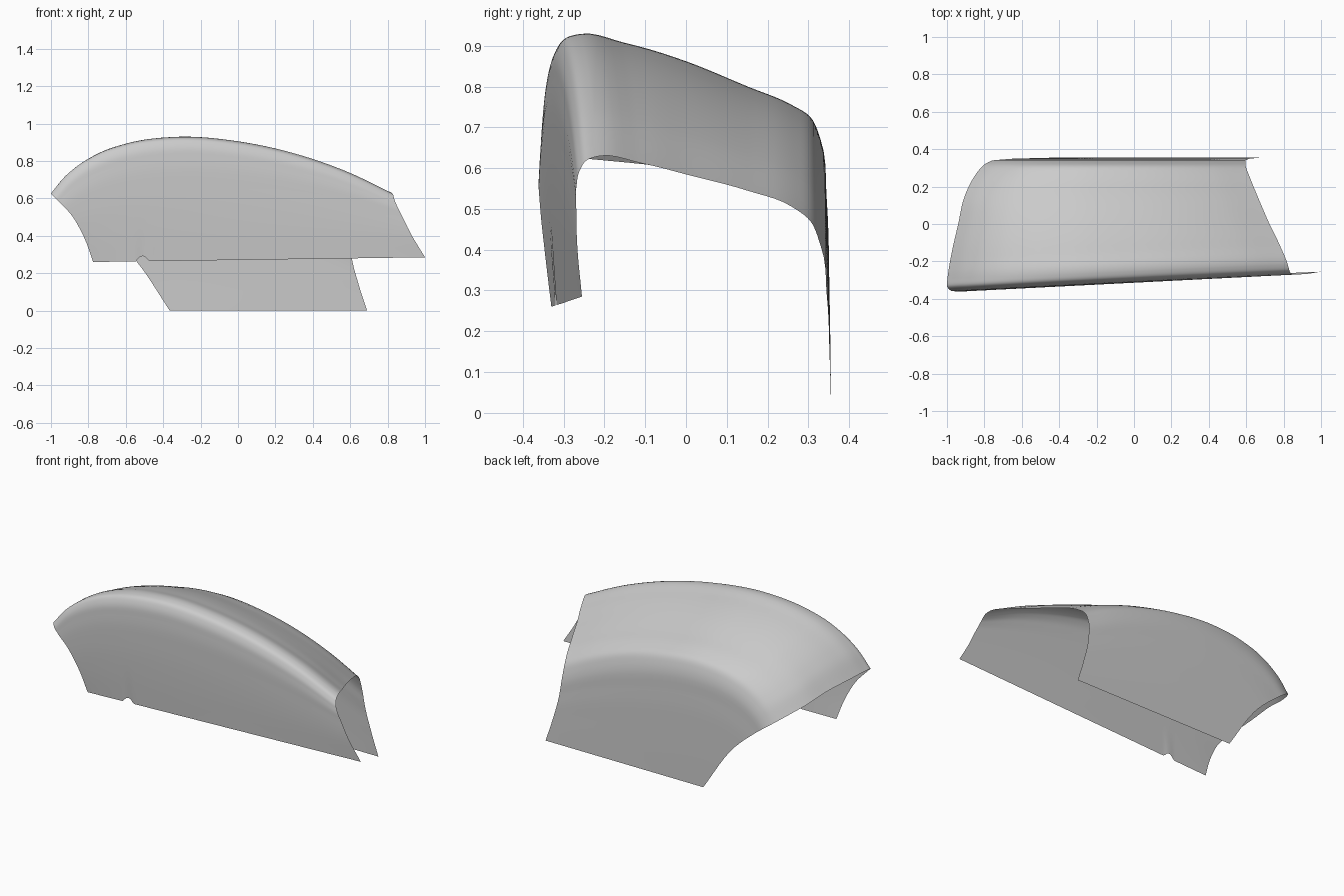
import bpy, bmesh
from math import sqrt

if "Cube" in bpy.data.objects:
    bpy.data.objects.remove(bpy.data.objects["Cube"])

# Section stations from front hem, over the crown, down to back hem:
# yL, yR, xL, xR, zL, zR at the left/right ends, zP = height at the arch peak
STATIONS = [
    (-.330, -.255, -.775, 1.00, .260, .285, .269),
    (-.345, -.266, -.820, .930, .385, .400, .460),
    (-.358, -.269, -.890, .880, .510, .500, .660),
    (-.360, -.268, -.955, .850, .580, .560, .810),
    (-.352, -.260, -.985, .836, .610, .595, .882),
    (-.332, -.245, -1.00, .830, .624, .618, .915),
    (-.290, -.210, -.997, .820, .625, .630, .928),
    (-.180, -.110, -.980, .778, .617, .612, .907),
    (.000, .010, -.940, .720, .595, .582, .860),
    (.150, .150, -.905, .660, .560, .545, .800),
    (.260, .260, -.850, .615, .520, .505, .754),
    (.305, .305, -.815, .598, .495, .470, .725),
    (.330, .330, -.780, .595, .470, .410, .670),
    (.345, .345, -.700, .607, .410, .290, .520),
    (.352, .352, -.540, .645, .260, .140, .270),
    (.356, .356, -.365, .690, .000, .000, .000),
]
# Normalised lengthwise arch: position along length, height
ARCH = [(0, 0), (.04, .30), (.07, .46), (.14, .72), (.22, .885), (.366, 1),
        (.547, .92), (.765, .61), (.874, .365), (1, 0)]
PEAK = .366


def hermite(ts, vals, t):
    """Smooth interpolation through unevenly spaced values."""
    n = len(ts)
    i = max(k for k in range(n - 1) if ts[k] <= t + 1e-9)

    def sec(k):
        return (vals[k + 1] - vals[k]) / (ts[k + 1] - ts[k])

    def slope(k):
        if k == 0:
            return sec(0)
        if k == n - 1:
            return sec(n - 2)
        a, b = ts[k] - ts[k - 1], ts[k + 1] - ts[k]
        return (sec(k - 1) * b + sec(k) * a) / (a + b)

    d = ts[i + 1] - ts[i]
    s = (t - ts[i]) / d
    return ((2 * s**3 - 3 * s**2 + 1) * vals[i] + (s**3 - 2 * s**2 + s) * d * slope(i)
            + (3 * s**2 - 2 * s**3) * vals[i + 1] + (s**3 - s**2) * d * slope(i + 1))


# Refine the stations by chord length
knots = [0.0]
for a, b in zip(STATIONS, STATIONS[1:]):
    knots.append(knots[-1] + sqrt((b[0] - a[0])**2 + (b[6] - a[6])**2))
STEPS, COLS = 5, 140
params = [knots[i] + (knots[i + 1] - knots[i]) * k / STEPS
          for i in range(len(knots) - 1) for k in range(STEPS)] + [knots[-1]]
columns = list(zip(*STATIONS))
rows = [[hermite(knots, c, t) for c in columns] for t in params]
au, ah = zip(*ARCH)
arch = [hermite(au, ah, i / COLS) for i in range(COLS + 1)]

# Curved cover shell
bm = bmesh.new()
grid = []
for j, (yl, yr, xl, xr, zl, zr, zp) in enumerate(rows):
    rise = zp - (zl + (zr - zl) * PEAK)
    line = []
    for i in range(COLS + 1):
        u = i / COLS
        x = xl + (xr - xl) * u
        z = zl + (zr - zl) * u + rise * arch[i]
        # small round notch in the front hem
        d = abs(x + .51)
        if j < 6 and d < .028:
            z += sqrt(.028**2 - d**2) * (1 - j / 6)
        line.append(bm.verts.new((x, yl + (yr - yl) * u, z)))
    grid.append(line)
for a, b in zip(grid, grid[1:]):
    for i in range(COLS):
        bm.faces.new((a[i], a[i + 1], b[i + 1], b[i]))
for f in bm.faces:
    f.smooth = True
mesh = bpy.data.meshes.new("curved_cover")
bm.to_mesh(mesh)
bm.free()
bpy.context.collection.objects.link(bpy.data.objects.new("curved_cover", mesh))
